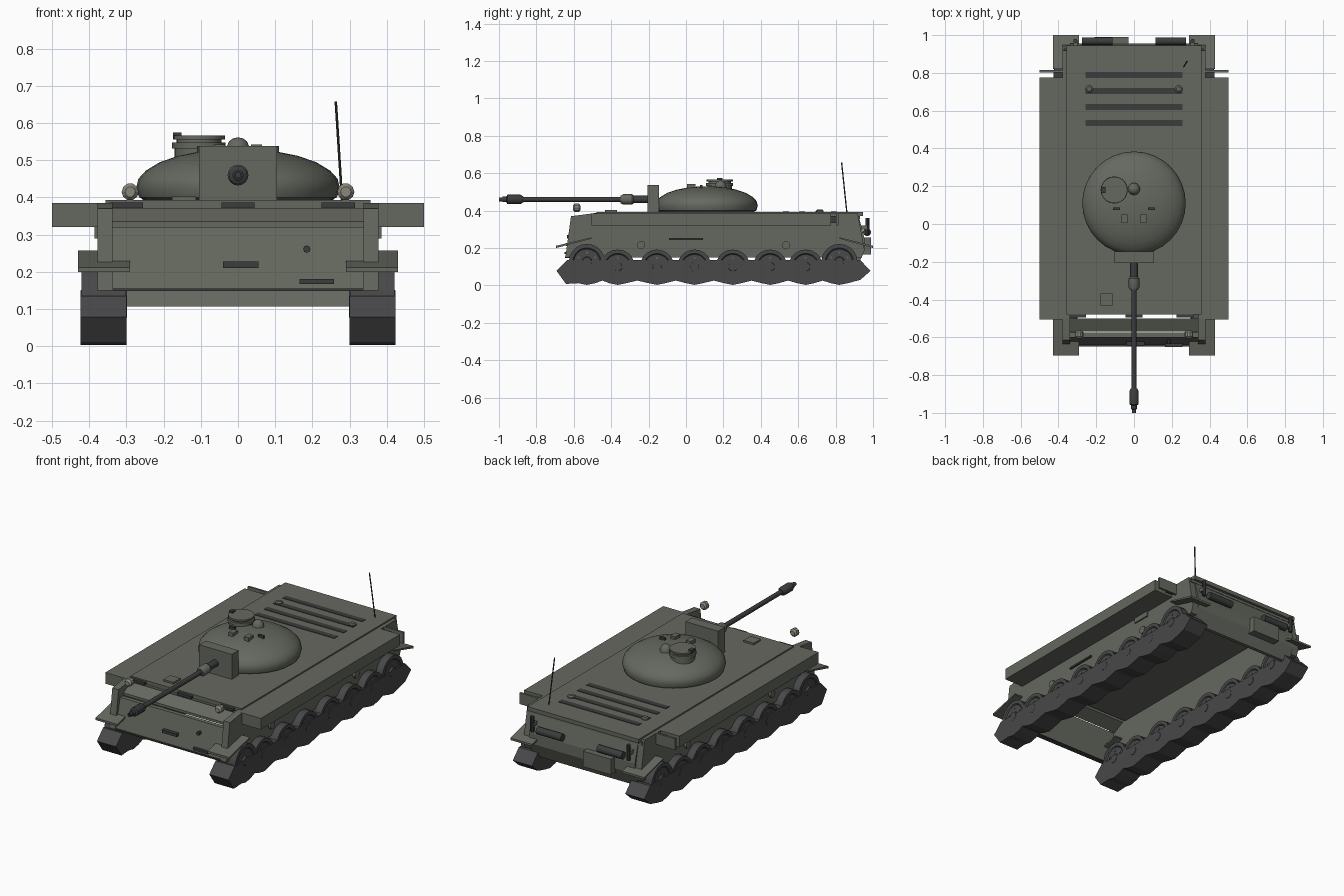
import bpy, bmesh, math
from mathutils import Vector, Matrix


def mat(name, c):
    m = bpy.data.materials.new(name)
    m.diffuse_color = (*c, 1)
    return m


GREEN = mat("olive_grey", (0.13, 0.14, 0.115))
DARK = mat("dark_steel", (0.045, 0.046, 0.048))
TRACK = mat("track_steel", (0.065, 0.065, 0.068))
LAMP = mat("lamp_tan", (0.26, 0.25, 0.2))


def finish(name, bm, m, smooth=False):
    bmesh.ops.recalc_face_normals(bm, faces=bm.faces)
    me = bpy.data.meshes.new(name)
    bm.to_mesh(me)
    bm.free()
    me.materials.append(m)
    ob = bpy.data.objects.new(name, me)
    bpy.context.collection.objects.link(ob)
    if smooth:
        bpy.ops.object.select_all(action='DESELECT')
        ob.select_set(True)
        bpy.context.view_layer.objects.active = ob
        bpy.ops.object.shade_smooth_by_angle(angle=math.radians(35))
    return ob


def box(name, x, y, z, m=GREEN):
    """Box from (min, max) ranges."""
    bm = bmesh.new()
    bmesh.ops.create_cube(bm, size=1)
    for v in bm.verts:
        v.co = [r[0] if c < 0 else r[1] for r, c in zip((x, y, z), v.co)]
    return finish(name, bm, m)


def side_profile(name, pts, x0, x1, m=GREEN):
    """Extrude a (y, z) outline along x."""
    bm = bmesh.new()
    f = bm.faces.new([bm.verts.new((x0, y, z)) for y, z in pts])
    ext = bmesh.ops.extrude_face_region(bm, geom=[f])
    for v in ext["geom"]:
        if isinstance(v, bmesh.types.BMVert):
            v.co.x = x1
    return finish(name, bm, m)


def lathe(name, pts, loc, axis='Z', n=16, m=GREEN, smooth=True):
    """Revolve (radius, height) points about an axis through loc."""
    rot = {'Z': Matrix.Identity(3),
           'Y': Matrix.Rotation(math.radians(-90), 3, 'X'),
           'X': Matrix.Rotation(math.radians(90), 3, 'Y')}[axis]
    bm = bmesh.new()
    rings = [[bm.verts.new(rot @ Vector((r * math.cos(2 * math.pi * i / n),
                                         r * math.sin(2 * math.pi * i / n), h)) + Vector(loc))
              for i in range(n)] for r, h in pts]
    for a, b in zip(rings, rings[1:]):
        for i in range(n):
            bm.faces.new((a[i], a[(i + 1) % n], b[(i + 1) % n], b[i]))
    bm.faces.new(rings[0])
    bm.faces.new(rings[-1])
    return finish(name, bm, m, smooth)


def cyl(name, r, h0, h1, loc, axis='Z', n=16, m=GREEN):
    return lathe(name, [(r, h0), (r, h1)], loc, axis, n, m)


# Hull: open-bottomed shell
box("deck", (-0.357, 0.357), (-0.478, 0.945), (0.37, 0.393))
box("deck_border", (-0.368, 0.368), (-0.48, 0.93), (0.355, 0.372))
side_profile("front_plate_lower", [(-0.64, 0.15), (-0.6, 0.32), (-0.575, 0.32), (-0.615, 0.15)], -0.338, 0.338)
side_profile("front_plate_upper", [(-0.57, 0.32), (-0.57, 0.335), (-0.5, 0.372), (-0.5, 0.355)], -0.338, 0.338)
side_profile("rear_plate", [(0.92, 0.385), (0.955, 0.25), (0.955, 0.19), (0.92, 0.107), (0.90, 0.107),
                            (0.93, 0.2), (0.9, 0.385)], -0.34, 0.34)
box("front_lip", (-0.338, 0.338), (-0.648, -0.615), (0.148, 0.155), DARK)
for x in (-0.3, 0, 0.27):
    box("deck_hinge", (x - 0.045, x + 0.045), (-0.495, -0.475), (0.372, 0.386), DARK)

wheels = [(-0.53, 0.125, 0.097), (-0.365, 0.1, 0.092), (-0.155, 0.1, 0.092), (0.045, 0.1, 0.092),
          (0.25, 0.1, 0.092), (0.45, 0.1, 0.092), (0.64, 0.1, 0.092), (0.82, 0.125, 0.097)]

for s in (-1, 1):
    def mx(a, b):
        return tuple(sorted((s * a, s * b)))

    # Side walls, sponsons and mudguards
    side_profile("hull_side", [(-0.645, 0.15), (-0.615, 0.37), (-0.5, 0.385), (0.918, 0.385),
                               (0.955, 0.19), (0.94, 0.15)], *mx(0.338, 0.378))
    box("sponson", mx(0.365, 0.5), (-0.505, 0.775), (0.32, 0.385))
    box("sponson_ledge", mx(0.37, 0.376), (-0.5, 0.78), (0.29, 0.32))
    box("rear_flap", mx(0.37, 0.5), (0.803, 0.815), (0.32, 0.385))
    box("flap_block", mx(0.375, 0.425), (0.775, 0.805), (0.335, 0.37), DARK)
    side_profile("front_mudguard", [(-0.695, 0.2), (-0.505, 0.25), (-0.505, 0.257), (-0.695, 0.212)], *mx(0.29, 0.43))
    side_profile("rear_mudguard", [(1.0, 0.2), (0.82, 0.25), (0.82, 0.257), (1.0, 0.212)], *mx(0.29, 0.43))
    # Side fittings
    for y in (-0.24, 0.535):
        cyl("side_cap", 0.022, 0, 0.014, (s * 0.378 - (0.014 if s < 0 else 0), y, 0.215), 'X', 12)
    box("side_bar", mx(0.375, 0.388), (-0.09, 0.09), (0.243, 0.253), DARK)
    box("side_hatch", mx(0.375, 0.386), (0.465, 0.57), (0.29, 0.335))
    # Track slab with a scalloped underside
    under = []
    for i, (y, _, _) in enumerate(wheels):
        under += [(y - 0.045, 0.012), (y, 0.003), (y + 0.045, 0.012)]
        if i < 7:
            under.append(((y + wheels[i + 1][0]) / 2, 0.026))
    side_profile("track", [(-0.635, 0.135), (-0.692, 0.078), (-0.642, 0.008)] + under +
                 [(0.932, 0.03), (0.987, 0.078), (0.932, 0.135)], *mx(0.3, 0.423), TRACK)
    # Wheels: rim, recessed disc, hub and bolts
    for y, z, r in wheels:
        c = (s * 0.361, y, z)
        w = 0.06
        lathe("wheel", [(r * .25, -w - .003), (r * .3, -w + .006), (r * .72, -w + .006), (r * .78, -w), (r, -w),
                        (r, w), (r * .78, w), (r * .72, w - .006), (r * .3, w - .006), (r * .25, w + .003)],
              c, 'X', 20, TRACK)
        for k in range(6):
            a = math.pi / 6 + k * math.pi / 3
            cyl("wheel_bolt", 0.006, -w + .002, w - .002,
                (c[0], y + r * .52 * math.cos(a), z + r * .52 * math.sin(a)), 'X', 6, GREEN)
    # Headlights
    lathe("headlight", [(0.014, -0.02), (0.023, -0.01), (0.023, 0.012), (0.014, 0.02)],
          (s * 0.29, -0.585, 0.415), 'Y', 10, LAMP, False)
    # Rear exhausts, upright bars and deck knobs
    x = s * 0.195
    cyl("exhaust", 0.021, -0.08, 0.08, (x, 0.968, 0.285), 'X', 14, DARK)
    cyl("rear_bar", 0.011, 0.27, 0.36, (s * 0.31, 0.97, 0), 'Z', 10, DARK)
    box("rear_bar_mount", mx(0.3, 0.32), (0.92, 0.975), (0.3, 0.32))
    lathe("deck_knob", [(0.02, 0.39), (0.02, 0.4), (0.012, 0.406)], (s * 0.237, 0.715, 0), 'Z', 12)
    # Turret roof periscopes
    box("periscope", mx(0.035, 0.065), (0.005, 0.05), (0.51, 0.542))
    box("roof_cleat", mx(0.075, 0.11), (0.075, 0.088), (0.515, 0.538), DARK)

# Rear box
box("rear_box", (-0.21, -0.03), (0.94, 0.99), (0.165, 0.255))

# Engine grilles, antenna and deck hatch
for y in (0.535, 0.62, 0.705, 0.79):
    box("engine_grille", (-0.257, 0.257), (y - 0.016, y + 0.016), (0.385, 0.396), DARK)
ant = cyl("antenna", 0.0035, 0, 0.27, (0, 0, 0), 'Z', 8, DARK)
ant.location = (0.28, 0.86, 0.39)
ant.rotation_euler = Vector((-0.017, -0.028, 0.267)).to_track_quat('Z', 'Y').to_euler()
box("deck_hatch", (-0.178, -0.113), (-0.432, -0.368), (0.39, 0.403))

# Front plate fittings
box("front_bar_left", (-0.04, 0.055), (-0.642, -0.61), (0.21, 0.227), DARK)
box("front_bar_right", (0.165, 0.258), (-0.65, -0.62), (0.167, 0.18), DARK)
cyl("front_bolt", 0.01, -0.03, 0.01, (0.185, -0.605, 0.261), 'Y', 8, DARK)

# Turret dome
lathe("turret", [(0.25, 0.392), (0.266, 0.4), (0.274, 0.425), (0.268, 0.45), (0.248, 0.472), (0.21, 0.495),
                 (0.16, 0.512), (0.1, 0.524), (0.04, 0.529), (0.005, 0.53)], (0, 0.11, 0), 'Z', 32)
box("mantlet", (-0.105, 0.105), (-0.207, -0.145), (0.393, 0.538))

# Gun barrel
lathe("gun_barrel", [(0.02, -0.2), (0.02, -0.285), (0.014, -0.285), (0.013, -0.885)], (0, 0, 0.46), 'Y', 16, DARK)
lathe("gun_sleeve", [(0.022, -0.28), (0.028, -0.288), (0.028, -0.335), (0.02, -0.35)], (0, 0, 0.46), 'Y', 16)
lathe("muzzle_brake", [(0.016, -0.87), (0.025, -0.885), (0.025, -0.955), (0.015, -0.96), (0.015, -0.98),
                       (0.011, -0.982), (0.011, -1.0), (0.007, -1.0), (0.007, -0.97)], (0, 0, 0.46), 'Y', 16, DARK)

# Commander hatch and roof dome
c = (-0.105, 0.18, 0)
lathe("cupola", [(0.066, 0.5), (0.066, 0.532), (0.072, 0.532), (0.072, 0.548), (0.06, 0.548), (0.06, 0.556),
                 (0.07, 0.556), (0.07, 0.566)], c, 'Z', 20)
box("cupola_latch", (-0.175, -0.152), (0.165, 0.195), (0.556, 0.575), DARK)
lathe("roof_dome", [(0.033, 0.52), (0.031, 0.535), (0.024, 0.551), (0.013, 0.559), (0.002, 0.561)],
      (0, 0.185, 0), 'Z', 14)
